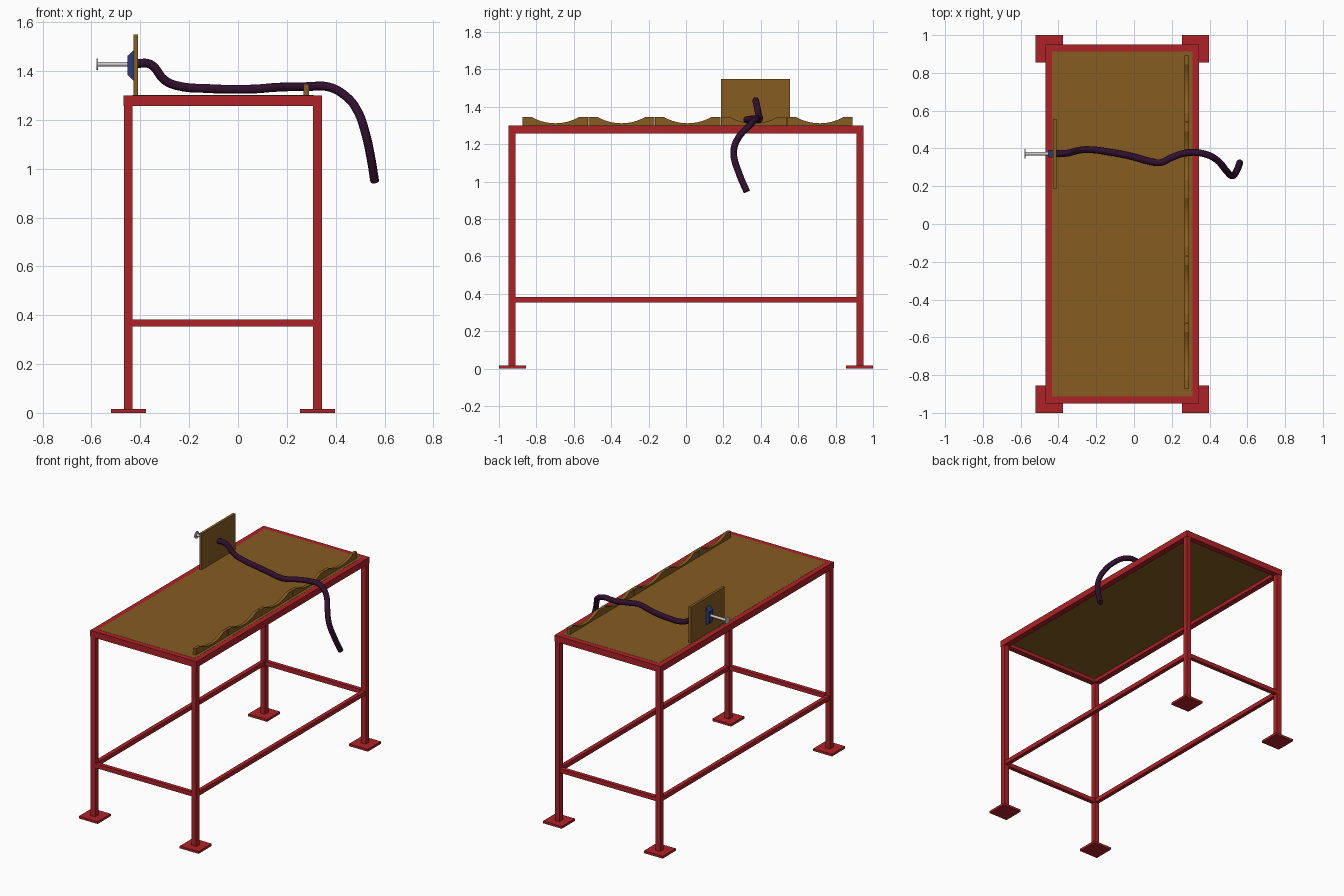
import bpy, bmesh, math
from mathutils import Matrix

if "Cube" in bpy.data.objects:
    bpy.data.objects.remove(bpy.data.objects["Cube"])


def material(name, color):
    m = bpy.data.materials.new(name)
    m.diffuse_color = (*color, 1)
    m.use_nodes = True
    m.node_tree.nodes["Principled BSDF"].inputs["Base Color"].default_value = m.diffuse_color
    return m


RED = material("red_paint", (0.42, 0.016, 0.02))
WOOD = material("wood", (0.24, 0.108, 0.015))
PURPLE = material("dark_purple", (0.03, 0.005, 0.028))
BLUE = material("blue", (0.025, 0.045, 0.22))


def finish(name, bm, mat=None):
    bmesh.ops.recalc_face_normals(bm, faces=bm.faces)
    me = bpy.data.meshes.new(name)
    bm.to_mesh(me)
    bm.free()
    ob = bpy.data.objects.new(name, me)
    bpy.context.collection.objects.link(ob)
    if mat:
        me.materials.append(mat)
    return ob


def box(name, x, y, z, mat):
    """Box from (min, max) ranges."""
    bm = bmesh.new()
    size = [r[1] - r[0] for r in (x, y, z)]
    mid = [(r[0] + r[1]) / 2 for r in (x, y, z)]
    bmesh.ops.create_cube(bm, size=1, matrix=Matrix.Translation(mid) @ Matrix.Diagonal((*size, 1)))
    return finish(name, bm, mat)


def smooth(ob):
    bpy.ops.object.select_all(action='DESELECT')
    ob.select_set(True)
    bpy.context.view_layer.objects.active = ob
    bpy.ops.object.shade_smooth_by_angle(angle=math.radians(50))


def rod(name, x0, x1, r, y, z):
    """Cylinder along x."""
    bm = bmesh.new()
    mat = Matrix.Translation(((x0 + x1) / 2, y, z)) @ Matrix.Rotation(math.pi / 2, 4, 'Y')
    bmesh.ops.create_cone(bm, cap_ends=True, segments=24, radius1=r, radius2=r, depth=x1 - x0, matrix=mat)
    ob = finish(name, bm)
    smooth(ob)


# Legs with foot plates
LX, RX, LY, H = -0.449, 0.325, 0.93, 0.018
for xn, x in (("left", LX), ("right", RX)):
    for yn, y in (("front", -LY), ("back", LY)):
        box(f"{yn}_{xn}_leg", (x - H, x + H), (y - H, y + H), (0.016, 1.258), RED)
        s = 1 if y > 0 else -1
        box(f"{yn}_{xn}_foot", (x - 0.072, x + 0.072), sorted((s * 0.856, s)), (0, 0.016), RED)

# Lower rails and top frame
for n, x in (("left", LX), ("right", RX)):
    box(f"{n}_lower_rail", (x - 0.014, x + 0.014), (-LY + H, LY - H), (0.353, 0.382), RED)
    box(f"{n}_top_rail", (x - 0.02, x + 0.02), (-0.95, 0.95), (1.257, 1.30), RED)
for n, y in (("front", -LY), ("back", LY)):
    box(f"{n}_lower_rail", (LX + H, RX - H), (y - 0.014, y + 0.014), (0.353, 0.382), RED)
    box(f"{n}_top_rail", (LX + 0.02, RX - 0.02), (y - 0.02, y + 0.02), (1.257, 1.30), RED)

# Table top and upright board
box("table_top", (LX + 0.016, RX - 0.016), (-0.914, 0.914), (1.282, 1.301), WOOD)
box("upright_board", (-0.428, -0.41), (0.187, 0.557), (1.30, 1.55), WOOD)

# Scalloped rest: five pieces, each with a curved notch
W, A, TOP, DIP = 0.351, 0.128, 1.346, 0.034
for i in range(5):
    yc = 0.0085 + (i - 2) * 0.3535
    R = (A * A + DIP * DIP) / (2 * DIP)
    prof = [(-W / 2, 1.30), (-W / 2, TOP)]
    for k in range(17):
        u = -A + 2 * A * k / 16
        prof.append((u, TOP - DIP + R - math.sqrt(R * R - u * u)))
    prof += [(W / 2, TOP), (W / 2, 1.30)]
    bm = bmesh.new()
    f = bm.faces.new([bm.verts.new((0.268, yc + u, z)) for u, z in prof])
    ext = bmesh.ops.extrude_face_region(bm, geom=[f])
    bmesh.ops.translate(bm, vec=(0.022, 0, 0), verts=[v for v in ext["geom"] if isinstance(v, bmesh.types.BMVert)])
    finish(f"scalloped_rest_{i + 1}", bm, WOOD)

# Blue tapered mounting block
bm = bmesh.new()
rings = [[bm.verts.new((x, 0.372 + sy * hy, 1.423 + sz * hz))
          for sy, sz in ((-1, -1), (1, -1), (1, 1), (-1, 1))]
         for x, hy, hz in ((-0.428, 0.021, 0.062), (-0.452, 0.021, 0.039))]
bm.faces.new(rings[0])
bm.faces.new(rings[1])
for i in range(4):
    j = (i + 1) % 4
    bm.faces.new((rings[0][i], rings[0][j], rings[1][j], rings[1][i]))
finish("mounting_block", bm, BLUE)

# Grey spigot with flange
rod("spigot", -0.576, -0.45, 0.009, 0.372, 1.428)
rod("spigot_flange", -0.58, -0.574, 0.024, 0.372, 1.428)

# Hose draped over the table edge
path = [(-0.42, .373, 1.43), (-0.36, .374, 1.428), (-0.30, .388, 1.362), (-0.25, .394, 1.34),
        (-0.12, .379, 1.328), (0, .355, 1.325), (0.08, .332, 1.327), (0.14, .325, 1.332),
        (0.2, .352, 1.335), (0.28, .377, 1.336), (0.37, .372, 1.335), (0.44, .338, 1.298),
        (0.49, .28, 1.235), (0.518, .255, 1.16), (0.545, .285, 1.04), (0.56, .325, 0.947)]
cu = bpy.data.curves.new("hose", 'CURVE')
cu.dimensions = '3D'
cu.bevel_depth = 0.018
cu.bevel_resolution = 4
cu.resolution_u = 5
cu.use_fill_caps = True
sp = cu.splines.new('BEZIER')
sp.bezier_points.add(len(path) - 1)
for p, co in zip(sp.bezier_points, path):
    p.co = co
    p.handle_left_type = p.handle_right_type = 'AUTO'
cu.materials.append(PURPLE)
hose = bpy.data.objects.new("hose", cu)
bpy.context.collection.objects.link(hose)
bpy.ops.object.select_all(action='DESELECT')
hose.select_set(True)
bpy.context.view_layer.objects.active = hose
bpy.ops.object.convert(target='MESH')
smooth(bpy.context.view_layer.objects.active)
